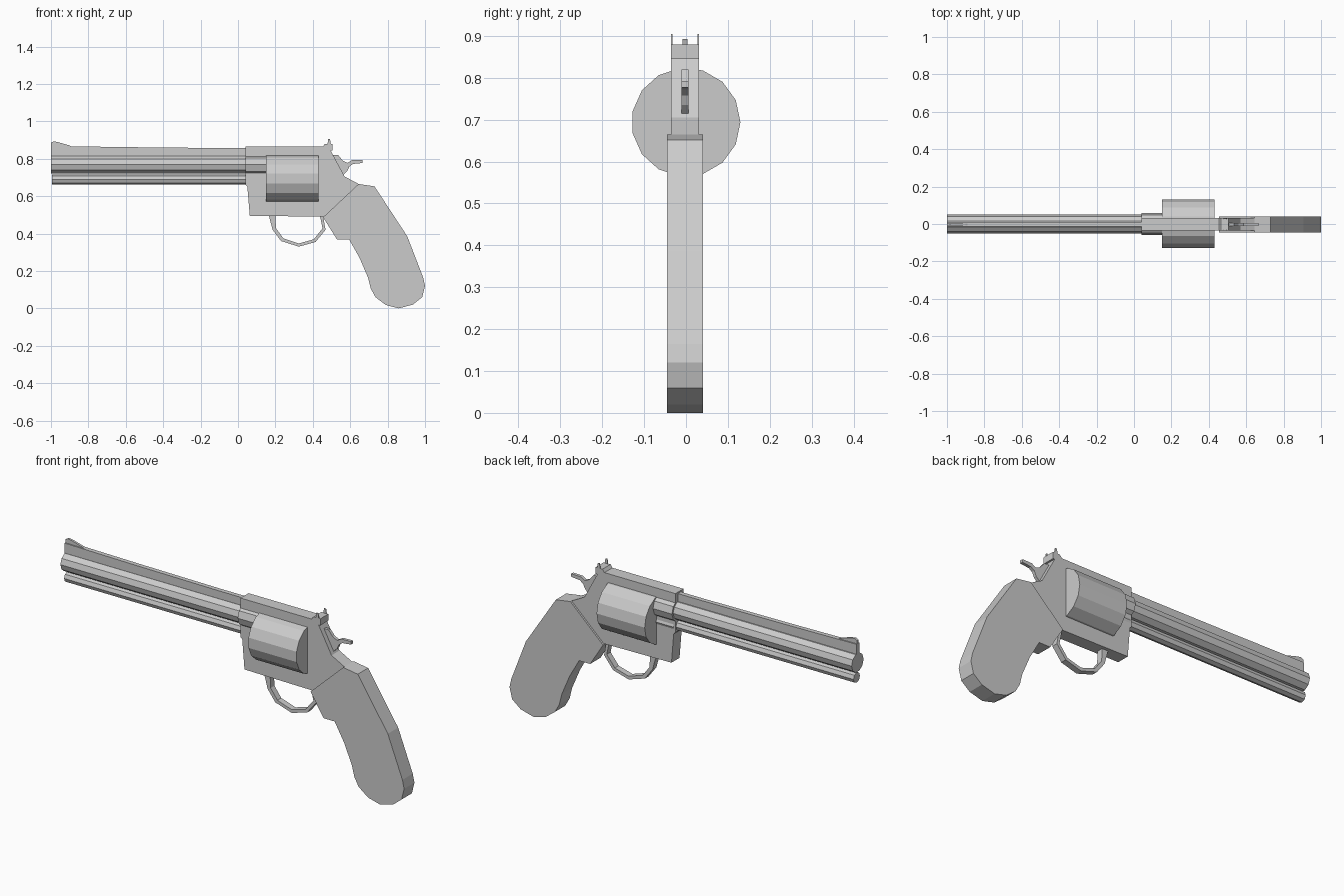
import bpy, bmesh, math

MID = -0.0025  # centre plane of the flat parts


def finish(name, bm):
    bmesh.ops.recalc_face_normals(bm, faces=bm.faces)
    me = bpy.data.meshes.new(name)
    bm.to_mesh(me)
    bm.free()
    ob = bpy.data.objects.new(name, me)
    bpy.context.collection.objects.link(ob)
    return ob


def plate(name, pts, half, y=MID):
    """Side profile (x, z) extruded to a plate of the given half thickness."""
    bm = bmesh.new()
    face = bm.faces.new([bm.verts.new((x, y - half, z)) for x, z in pts])
    ext = bmesh.ops.extrude_face_region(bm, geom=[face])
    moved = [v for v in ext["geom"] if isinstance(v, bmesh.types.BMVert)]
    bmesh.ops.translate(bm, verts=moved, vec=(0, 2 * half, 0))
    return finish(name, bm)


def rod(name, x0, x1, z, r, sides, y=0.0):
    """Faceted rod along x with its first corner at +y."""
    bm = bmesh.new()
    rings = [[bm.verts.new((x, y + r * math.cos(2 * math.pi * i / sides),
                            z + r * math.sin(2 * math.pi * i / sides)))
              for i in range(sides)] for x in (x0, x1)]
    for ring in rings:
        bm.faces.new(ring)
    for i in range(sides):
        j = (i + 1) % sides
        bm.faces.new((rings[0][i], rings[0][j], rings[1][j], rings[1][i]))
    return finish(name, bm)


# Barrel, the rod below it, and their thicker sleeves at the frame
rod("barrel", -1.0, 0.05, 0.768, 0.05, 10)
rod("under_rod", -0.995, 0.05, 0.688, 0.027, 8)
rod("barrel_sleeve", 0.04, 0.15, 0.768, 0.06, 10)
rod("under_rod_sleeve", 0.05, 0.15, 0.688, 0.036, 8)

# Rib on top of the barrel, with the front sight
plate("barrel_rib", [(-1, 0.79), (-1, 0.868), (-0.6, 0.862), (-0.1, 0.857),
                     (0.05, 0.857), (0.05, 0.79)], 0.012)
plate("front_sight", [(-1, 0.85), (-1, 0.885), (-0.985, 0.893), (-0.96, 0.888),
                      (-0.9, 0.871), (-0.86, 0.85)], 0.006)

# Cylinder
rod("cylinder", 0.15, 0.43, 0.694, 0.13, 15)

# Frame
plate("frame", [(0.04, 0.865), (0.455, 0.865), (0.495, 0.845), (0.57, 0.705),
                (0.645, 0.665), (0.46, 0.49), (0.063, 0.495), (0.05, 0.65),
                (0.04, 0.66)], 0.0335)

# Grip
plate("grip", [(0.645, 0.665), (0.73, 0.652), (0.905, 0.385), (0.99, 0.165),
               (1.0, 0.12), (0.985, 0.06), (0.935, 0.02), (0.86, 0.0),
               (0.79, 0.018), (0.735, 0.06), (0.71, 0.105), (0.695, 0.165),
               (0.65, 0.27), (0.595, 0.367), (0.53, 0.367), (0.455, 0.487)], 0.043)

# Rear sight: block and two thin ears
plate("rear_sight_block", [(0.45, 0.86), (0.465, 0.88), (0.505, 0.88),
                           (0.505, 0.845), (0.47, 0.845)], 0.0335)
for side, label in ((-1, "right"), (1, "left")):
    plate("rear_sight_ear_" + label,
          [(0.478, 0.87), (0.482, 0.905), (0.492, 0.905), (0.498, 0.87)],
          0.002, MID + side * 0.0315)

# Hammer with its curved spur
plate("hammer", [(0.505, 0.82), (0.535, 0.82), (0.56, 0.79), (0.585, 0.778),
                 (0.61, 0.792), (0.665, 0.793), (0.665, 0.777), (0.615, 0.772),
                 (0.595, 0.758), (0.585, 0.735), (0.562, 0.712), (0.53, 0.74)], 0.008)

# Trigger guard: outer path and the same path inset
outer = [(0.165, 0.495), (0.185, 0.42), (0.23, 0.36), (0.325, 0.33),
         (0.415, 0.355), (0.468, 0.42), (0.455, 0.495)]
inner = [(0.2, 0.495), (0.203, 0.428), (0.243, 0.374), (0.325, 0.347),
         (0.405, 0.369), (0.452, 0.428), (0.438, 0.495)]
plate("trigger_guard", outer + inner[::-1], 0.016)
